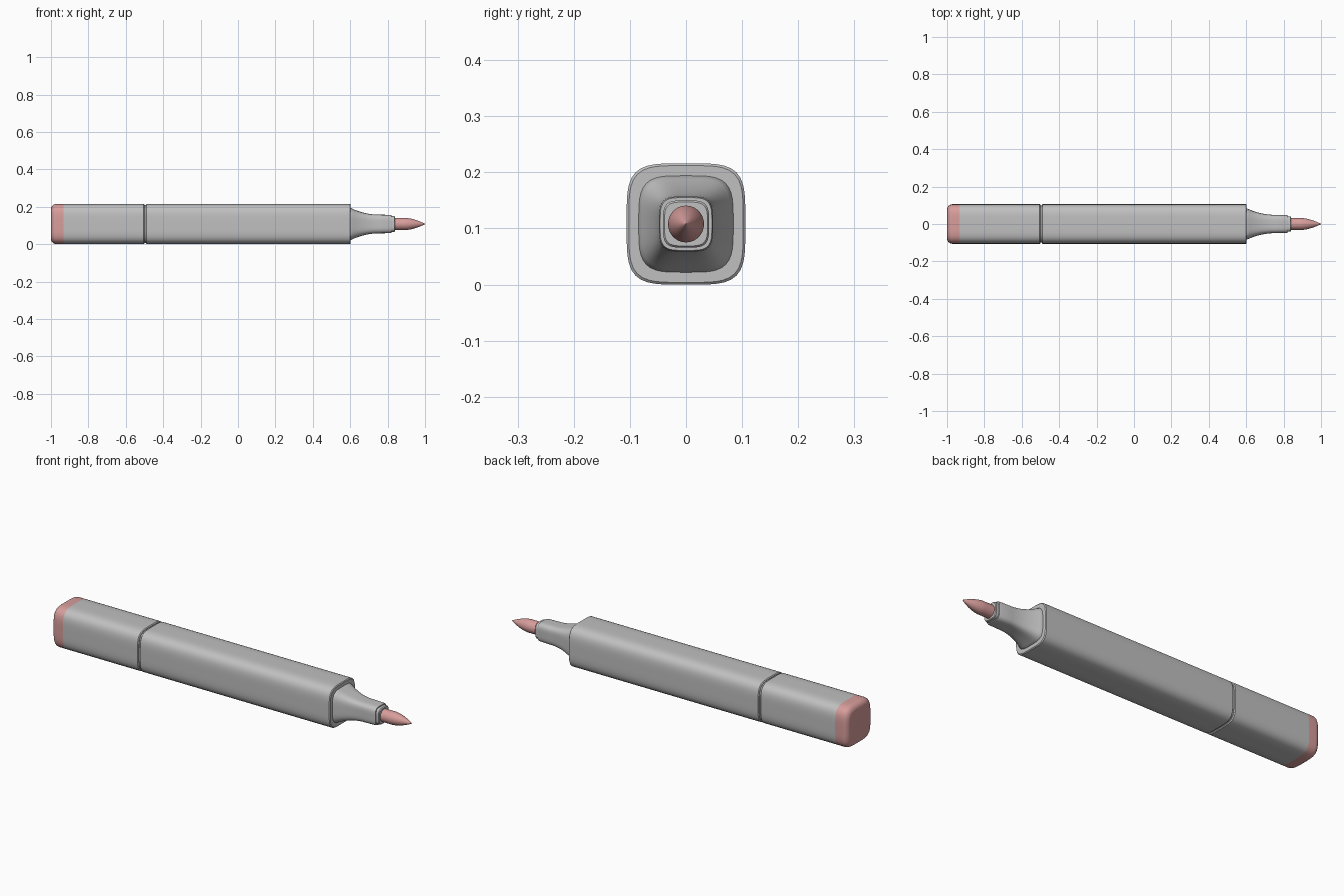
import bpy, bmesh, math

if "Cube" in bpy.data.objects:
    bpy.data.objects.remove(bpy.data.objects["Cube"])

CZ = 0.108  # height of the marker's long axis


def material(name, rgb):
    m = bpy.data.materials.new(name)
    m.diffuse_color = (*rgb, 1)
    m.use_nodes = True
    m.node_tree.nodes["Principled BSDF"].inputs["Base Color"].default_value = m.diffuse_color
    return m


GREY = material("light grey plastic", (0.53, 0.53, 0.53))
PINK = material("dusty pink", (0.68, 0.34, 0.33))


def section(x, half, power, sides):
    """Superellipse ring across the x axis: power 2 is round, higher is squarer."""
    pts = []
    for i in range(sides):
        a = 2 * math.pi * i / sides
        c, s = math.cos(a), math.sin(a)
        r = half * (abs(c) ** power + abs(s) ** power) ** (-1 / power)
        pts.append((x, r * c * 0.98, CZ + r * s))
    return pts


def loft(name, rings, power, mat, sides=64):
    """Skin a run of (x, half width) rings and close both ends."""
    bm = bmesh.new()
    loops = [[bm.verts.new(p) for p in section(x, h, power, sides)] for x, h in rings]
    for a, b in zip(loops, loops[1:]):
        for i in range(sides):
            j = (i + 1) % sides
            bm.faces.new((a[i], a[j], b[j], b[i]))
    bm.faces.new(loops[0][::-1])
    bm.faces.new(loops[-1])
    bmesh.ops.recalc_face_normals(bm, faces=bm.faces)
    mesh = bpy.data.meshes.new(name)
    bm.to_mesh(mesh)
    bm.free()
    mesh.materials.append(mat)
    ob = bpy.data.objects.new(name, mesh)
    bpy.context.collection.objects.link(ob)
    bpy.ops.object.select_all(action='DESELECT')
    ob.select_set(True)
    bpy.context.view_layer.objects.active = ob
    bpy.ops.object.shade_smooth_by_angle(angle=math.radians(35))
    return ob


H = 0.108
R = 0.03

# Coloured end plug with a rounded rear edge
plug = [(-1 + R * (1 - math.sin(t)), H - R * (1 - math.cos(t)))
        for t in [math.pi / 2 * (1 - i / 8) for i in range(9)]]
loft("end_plug", plug + [(-0.932, H)], 4.3, PINK)

# Cap, the recessed seam behind it, and the barrel
loft("cap", [(-0.932, H), (-0.504, H), (-0.5, H - 0.004)], 4.3, GREY)
loft("seam", [(-0.502, H - 0.007), (-0.488, H - 0.007)], 4.3, GREY)
loft("barrel", [(-0.492, H - 0.004), (-0.488, H), (0.598, H), (0.602, H - 0.004)],
     4.3, GREY)

# Concave neck flowing from the barrel to the nib holder
neck = [(0.6, 0.086)]
for i in range(13):
    t = i / 12
    neck.append((0.602 + 0.15 * t, 0.05 + 0.036 * (1 - t) ** 2))
neck += [(0.815, 0.049), (0.822, 0.047)]
loft("neck", neck, 4.0, GREY)
loft("nib_collar", [(0.815, 0.042), (0.836, 0.042), (0.84, 0.039)], 4.0, GREY)

# Bullet-shaped brush nib
nib = [(0.83, 0.0325), (0.885, 0.0325)]
for i in range(1, 11):
    t = i / 10
    nib.append((0.885 + 0.115 * t, 0.0325 * (1 - t ** 1.8) + 0.0008))
loft("nib", nib, 2.0, PINK, 32)
